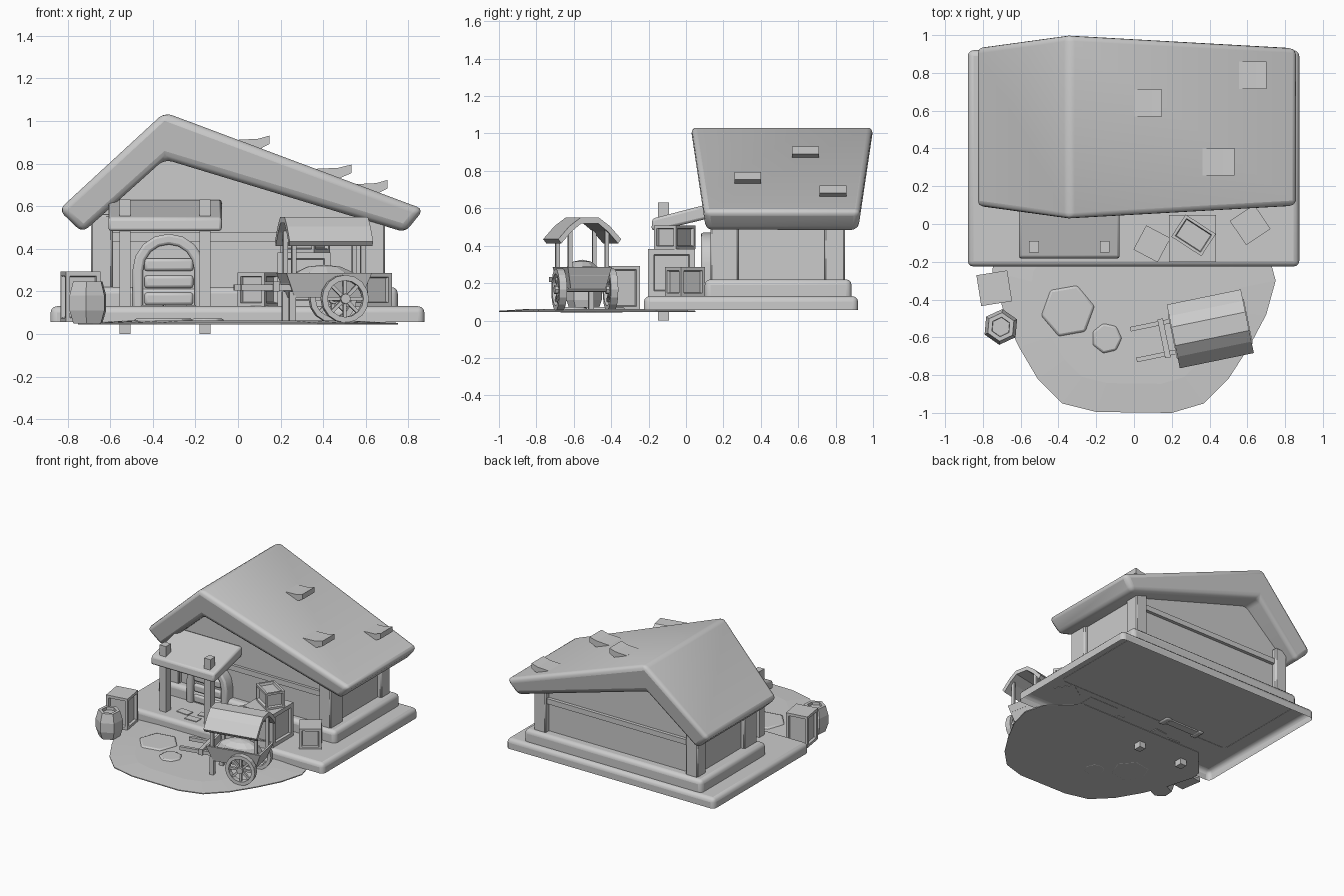
import bpy, bmesh, math
from mathutils import Matrix, Vector

if "Cube" in bpy.data.objects:
    bpy.data.objects.remove(bpy.data.objects["Cube"])

I = Matrix.Identity(4)


def place(x, y, z, deg=0):
    return Matrix.Translation((x, y, z)) @ Matrix.Rotation(math.radians(deg), 4, 'Z')


def finish(name, bm, M=I, bevel=0, seg=2, smooth=50, open_bottom=False):
    bm.transform(M)
    bmesh.ops.recalc_face_normals(bm, faces=bm.faces[:])
    if open_bottom:
        bm.normal_update()
        bmesh.ops.delete(bm, geom=[f for f in bm.faces if f.normal.z < -.9], context='FACES')
    me = bpy.data.meshes.new(name)
    bm.to_mesh(me)
    bm.free()
    ob = bpy.data.objects.new(name, me)
    bpy.context.collection.objects.link(ob)
    if bevel:
        m = ob.modifiers.new("bevel", 'BEVEL')
        m.width, m.segments, m.limit_method = bevel, seg, 'ANGLE'
        bpy.ops.object.select_all(action='DESELECT')
        ob.select_set(True)
        bpy.context.view_layer.objects.active = ob
        bpy.ops.object.shade_smooth_by_angle(angle=math.radians(smooth))
    return ob


def box(name, lo, hi, M=I, bevel=0, seg=2, open_bottom=False):
    bm = bmesh.new()
    bmesh.ops.create_cube(bm, size=1)
    lo, hi = Vector(lo), Vector(hi)
    for v in bm.verts:
        v.co = [lo[i] + (v.co[i] + .5) * (hi[i] - lo[i]) for i in range(3)]
    return finish(name, bm, M, bevel, seg, open_bottom=open_bottom)


def prism(name, pts, a, b, axis='Y', M=I, bevel=0, open_bottom=False):
    """Extrude a 2D profile along one axis from a to b."""
    put = {'X': lambda p, t: (t, p[0], p[1]), 'Y': lambda p, t: (p[0], t, p[1]),
           'Z': lambda p, t: (p[0], p[1], t)}[axis]
    bm = bmesh.new()
    A = [bm.verts.new(put(p, a)) for p in pts]
    B = [bm.verts.new(put(p, b)) for p in pts]
    bm.faces.new(A)
    bm.faces.new(B)
    n = len(pts)
    for i in range(n):
        bm.faces.new((A[i], A[(i + 1) % n], B[(i + 1) % n], B[i]))
    return finish(name, bm, M, bevel, open_bottom=open_bottom)


def ngon(cx, cy, r, n, deg=0):
    return [(cx + r * math.cos(math.radians(deg) + i * math.tau / n),
             cy + r * math.sin(math.radians(deg) + i * math.tau / n)) for i in range(n)]


def crate(name, x, y, z, sx, sy, sz, deg, lid=False):
    bm = bmesh.new()
    bmesh.ops.create_cube(bm, size=1)
    bmesh.ops.scale(bm, vec=(sx, sy, sz), verts=bm.verts[:])
    bm.normal_update()
    sides = [f for f in bm.faces if abs(f.normal.z) < .5 or lid]
    bmesh.ops.inset_individual(bm, faces=sides, thickness=.17 * min(sx, sy, sz))
    bmesh.ops.inset_individual(bm, faces=sides, thickness=.006, depth=-.018)
    finish(name, bm, place(x, y, z + sz / 2, deg))


# foundation: rounded slab and plinth, hollow underneath
box("base_slab", (-.88, -.225, .055), (.875, .92, .13), bevel=.03, seg=3, open_bottom=True)
box("plinth", (-.75, .10, .128), (.75, .885, .22), bevel=.03, seg=3, open_bottom=True)

# walls: gabled block, corner posts, gable beams
prism("house_walls", [(-.66, .2), (.66, .2), (.66, .57), (-.345, .87), (-.66, .59)], .16, .81, open_bottom=True)
for s, side in ((-1, "left"), (1, "right")):
    for y0, y1, end in ((.13, .28, "front"), (.74, .85, "back")):
        x0, x1 = sorted((s * .59, s * .69))
        box(f"{end}_{side}_post", (x0, y0, .2), (x1, y1, .56), bevel=.008, seg=1)
for y, end in ((.14, "front"), (.81, "back")):
    box(f"{end}_gable_beam", (-.62, y, .435), (.62, y + .025, .475))

# roof: chevron section whose gable ends lean outward toward the ridge
bm = bmesh.new()
prof = [(-.345, 1.04), (-.842, .582), (-.73, .475), (-.345, .82), (.785, .477), (.872, .585)]
rows = []
for end in (0, 1):
    row = []
    for x, z in prof:
        inset = .082 * (1.04 - z) / .55
        row.append(bm.verts.new((x, 1.003 - inset if end else .024 + inset, z)))
    rows.append(row)
    bm.faces.new([row[i] for i in (0, 1, 2, 3)])
    bm.faces.new([row[i] for i in (0, 3, 4, 5)])
for i in range(6):
    j = (i + 1) % 6
    bm.faces.new((rows[0][i], rows[0][j], rows[1][j], rows[1][i]))
finish("roof", bm, bevel=.034, seg=3, smooth=80)

# loose shingles kicked up on the long slope
for i, (x, y, w) in enumerate(((.0, .64, .148), (.55, .787, .152), (.36, .33, .172))):
    z = 1.037 - .379 * (x + .345)
    pts = [(x, z - .02), (x, z + .005), (x + w * .65, z + .01), (x + w, z + .025),
           (x + w, z - .015), (x + w * .6, z - .045), (x + .03, z - .03)]
    prism(f"loose_shingle_{i}", pts, y - .072, y + .072)

# porch: sloping roof on two posts that poke through
prism("porch_roof", [(-.185, .482), (-.18, .545), (.16, .633), (.16, .555), (-.12, .488)],
      -.609, -.076, 'X', bevel=.014)
for i, x in enumerate((-.53, -.155)):
    box(f"porch_post_{i}", (x - .026, -.15, .0), (x + .026, -.09, .632))


# arched doorway with log-like door boards
def arch(r, base, mid=.30, n=8):
    c = [(-.325 + r * math.cos(math.pi * i / n), mid + r * math.sin(math.pi * i / n)) for i in range(n + 1)]
    return [(-.325 + r, base)] + c + [(-.325 - r, base)]


prism("door_frame", arch(.17, .12) + arch(.12, .12)[::-1], .08, .18, bevel=.012)
prism("door_panel", arch(.124, .12), .11, .17)
for i, (z, w) in enumerate(((.165, .115), (.245, .115), (.325, .115))):
    box(f"door_board_{i}", (-.325 - w, .088, z - .03), (-.325 + w, .13, z + .03), bevel=.014)
for i, (x, y) in enumerate(((-.40, -.07), (-.29, -.13), (-.25, -.03))):
    box(f"porch_flagstone_{i}", (-.05, -.03, 0), (.05, .03, .01), place(x, y, .125, 6 * i - 5))

# ground patch: thin, very slightly domed, and stepping stones
patch = [(-.55, .05), (-.74, -.17), (-.75, -.25), (-.68, -.5), (-.61, -.65), (-.51, -.82), (-.38, -.95),
         (-.2, -.995), (.2, -1), (.37, -.95), (.5, -.82), (.61, -.65), (.7, -.48), (.75, -.3), (.71, -.15), (.5, .05)]
bm = bmesh.new()
levels = [[bm.verts.new((x * s, -.45 + (y + .45) * s, z)) for x, y in patch]
          for s, z in ((1, .045), (1, .052), (.72, .062))]
for a, b in zip(levels, levels[1:]):
    for i in range(len(patch)):
        j = (i + 1) % len(patch)
        bm.faces.new((a[i], a[j], b[j], b[i]))
bm.faces.new(levels[0])
bm.faces.new(levels[-1])
finish("ground_patch", bm)
prism("large_stepping_stone", ngon(-.35, -.46, .145, 6, 10), .044, .072, 'Z', bevel=.016)
prism("small_stepping_stone", ngon(-.145, -.605, .082, 7, 0), .044, .072, 'Z', bevel=.012)

# crates
crate("large_crate", .31, -.077, .128, .25, .25, .255, 0)
crate("stacked_crate", .315, -.06, .383, .19, .14, .125, -33, lid=True)
crate("small_crate", .095, -.105, .128, .145, .145, .16, -28)
crate("turned_crate", .615, -.005, .128, .155, .155, .157, 34)
crate("side_crate", -.74, -.34, .055, .165, .165, .237, 9)

# hexagonal barrel with recessed lid
bm = bmesh.new()
rings = [[bm.verts.new((*p, z)) for p in ngon(-.705, -.545, r, 6, 25)]
         for r, z in ((.075, .05), (.095, .11), (.095, .18), (.076, .246), (.052, .246), (.05, .225))]
for a, b in zip(rings, rings[1:]):
    for i in range(6):
        bm.faces.new((a[i], a[(i + 1) % 6], b[(i + 1) % 6], b[i]))
bm.faces.new(rings[0])
bm.faces.new(rings[-1])
finish("barrel", bm)

# market cart, built in its own turned frame
C = place(.404, -.555, 0, 11.6)
half = [(.05, .55), (.11, .505), (.172, .435)]
under = [(.155, .412), (.1, .475), (.045, .52)]
canopy = half + under + [(-y, z) for y, z in under[::-1]] + [(-y, z) for y, z in half[::-1]]
prism("cart_canopy", canopy, -.2, .2, 'X', M=C)

bm = bmesh.new()  # tub: tapered box with hollow top
bmesh.ops.create_cube(bm, size=1)
for v in bm.verts:
    top = v.co.z > 0
    v.co = (v.co.x * (.41 if top else .32), v.co.y * (.24 if top else .19), .287 if top else .17)
bm.normal_update()
lid = [f for f in bm.faces if f.normal.z > .9]
bmesh.ops.inset_individual(bm, faces=lid, thickness=.022)
bmesh.ops.inset_individual(bm, faces=lid, thickness=.004, depth=-.05)
finish("cart_tub", bm, C)

bm = bmesh.new()
bmesh.ops.create_uvsphere(bm, u_segments=10, v_segments=6, radius=1)
bmesh.ops.scale(bm, vec=(.165, .095, .075), verts=bm.verts[:])
finish("cart_goods", bm, C @ place(0, 0, .25))

for sx in (-1, 1):
    for sy in (-1, 1):
        x, y = sx * .165, sy * .1
        box("canopy_post", (x - .011, y - .011, .25), (x + .011, y + .011, .49), C)

for sy, side in ((-1, "near"), (1, "far")):
    # handle, leg and spoked wheel on each side
    y = sy * .083
    box(f"{side}_handle", (-.415, y - .012, .205), (-.12, y + .012, .232), C)
    box(f"{side}_leg", (-.185, y - .014, .055), (-.155, y + .014, .2), C)
    W = C @ Matrix.Translation((.07, sy * .14, .165))
    bm = bmesh.new()
    loops = [[bm.verts.new((p[0], t, p[1])) for p in ngon(0, 0, r, 16)]
             for r, t in ((.112, -.02), (.112, .02), (.086, .02), (.086, -.02))]
    for k in range(4):
        a, b = loops[k], loops[(k + 1) % 4]
        for i in range(16):
            bm.faces.new((a[i], a[(i + 1) % 16], b[(i + 1) % 16], b[i]))
    finish(f"{side}_wheel_rim", bm, W)
    for k in range(4):
        box(f"{side}_spoke_{k}", (-.09, -.009, -.008), (.09, .009, .008),
            W @ Matrix.Rotation(math.pi * k / 4, 4, 'Y'))
    prism(f"{side}_hub", ngon(0, 0, .024, 8), -.026, .026, M=W)
prism("cart_axle", ngon(.07, .165, .012, 8), -.15, .15, M=C)
box("handle_crossbar", (-.265, -.105, .2), (-.235, .105, .245), C)
